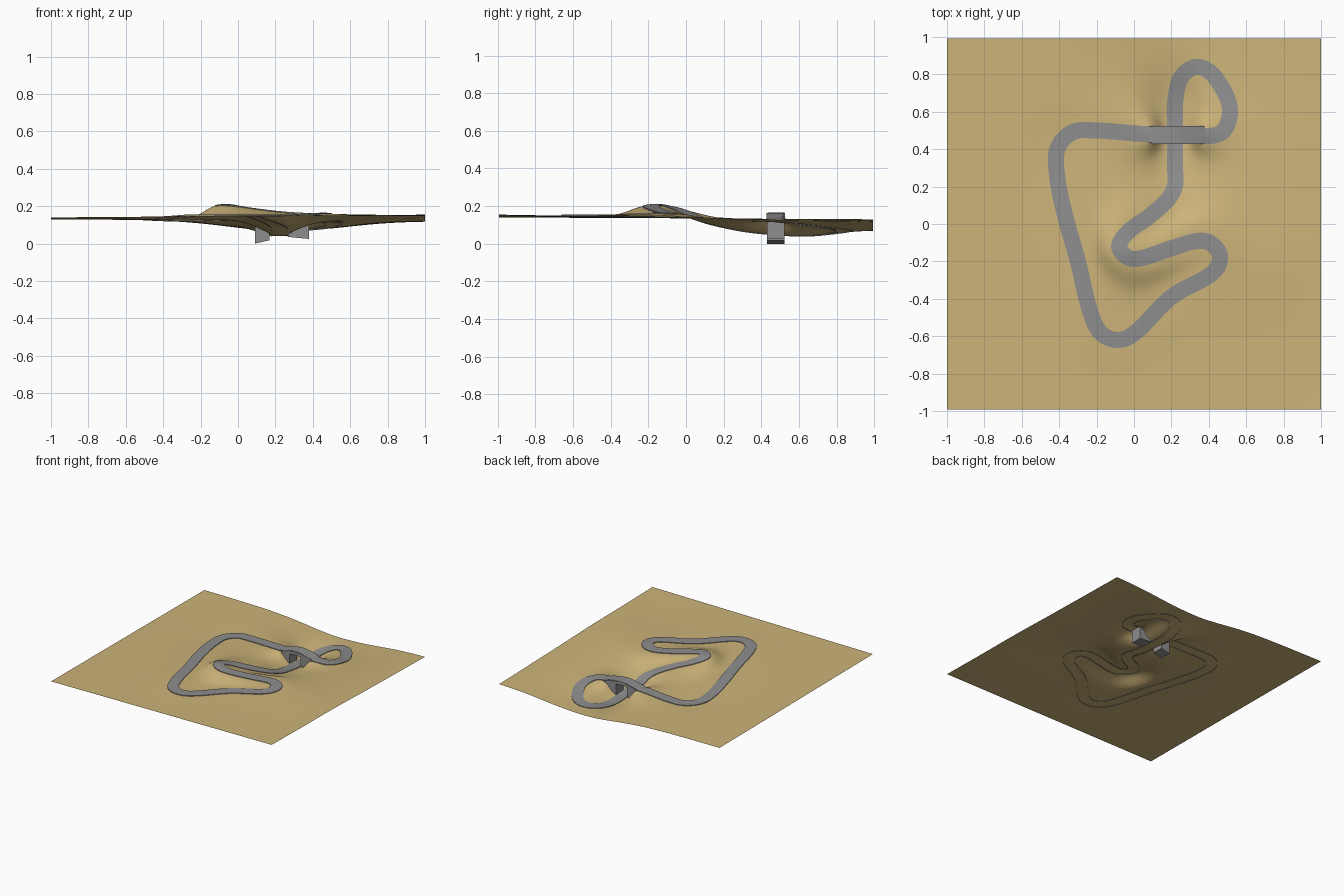
import bpy, math
from mathutils import Vector

cube = bpy.data.objects.get("Cube")
if cube:
    bpy.data.objects.remove(cube, do_unlink=True)


def make_material(name, colour):
    mat = bpy.data.materials.new(name)
    mat.use_nodes = True
    rgba = (*colour, 1)
    mat.diffuse_color = rgba
    bsdf = mat.node_tree.nodes["Principled BSDF"]
    bsdf.inputs["Base Color"].default_value = rgba
    bsdf.inputs["Roughness"].default_value = 0.9
    return mat


sand = make_material("sand", (0.6, 0.45, 0.19))
asphalt = make_material("grey asphalt", (0.27, 0.27, 0.27))


def make_object(name, verts, faces, material, smooth=True):
    mesh = bpy.data.meshes.new(name)
    mesh.from_pydata(verts, [], faces)
    mesh.materials.append(material)
    mesh.update()
    obj = bpy.data.objects.new(name, mesh)
    bpy.context.collection.objects.link(obj)
    if smooth:
        bpy.ops.object.select_all(action='DESELECT')
        obj.select_set(True)
        bpy.context.view_layer.objects.active = obj
        bpy.ops.object.shade_smooth_by_angle(angle=math.radians(50))
    return obj


# Centre line of the circuit: x, y, height in hundredths
path = [
    (22, 30, 6.5), (22, 48, 4.5), (22, 65, 4), (25, 78, 5.5), (33, 84, 7),
    (42, 80, 8), (50, 67, 9.5), (51, 57, 11), (47, 49, 12), (38, 47, 13.5),
    (22, 48, 16), (7, 48, 13.5), (-20, 50, 12.3), (-33, 49, 12.3),
    (-41, 40, 12.5), (-41, 25, 13), (-37, 5, 14), (-30, -20, 14.5),
    (-24, -45, 15), (-18, -58, 15), (-8, -62, 15), (2, -57, 15),
    (20, -39, 15), (41, -27, 15.5), (46, -18, 16), (42, -11, 16),
    (34, -9, 16), (20, -13, 17), (5, -18, 19), (-3, -18, 20.5),
    (-8, -12, 20.5), (-3, -4, 18), (8, 4, 14.5), (18, 13, 11), (22, 21, 8.5),
]
points = [Vector(p) / 100 for p in path]
STEPS = 8
HALF_WIDTH = 0.043


def spline(a, b, c, d, t):
    return 0.5 * (2 * b + (c - a) * t + (2 * a - 5 * b + 4 * c - d) * t * t
                  + (3 * b - a - 3 * c + d) * t ** 3)


count = len(points)
centre = []
for i in range(count):
    near = [points[(i + k) % count] for k in (-1, 0, 1, 2)]
    centre += [spline(*near, s / STEPS) for s in range(STEPS)]

total = len(centre)
tangents = [(centre[(i + 1) % total] - centre[i - 1]) for i in range(total)]


def on_bridge(p, t):
    return 0.09 < p.x < 0.375 and 0.42 < p.y < 0.53 and abs(t.x) > abs(t.y)


bridge = [on_bridge(p, t) for p, t in zip(centre, tangents)]
anchors = [(p.x, p.y, p.z, t.length / 2)
           for p, t, b in zip(centre, tangents, bridge) if not b]


def bump(x, y, cx, cy, size):
    return math.exp(-((x - cx) ** 2 + (y - cy) ** 2) / size ** 2)


def background(x, y):
    front = 0.1475 + 0.0075 * x
    back = 0.125 - 0.005 * x
    mix = (y + 1) / 2
    return (front + (back - front) * mix - 0.055 * bump(x, y, 0.25, 1, 0.42)
            + 0.015 * bump(x, y, 0.65, -0.2, 0.3))


# Ground height settles onto the road nearby and onto a gentle slope far away
def ground(x, y):
    weight = 200.0
    height = weight * background(x, y)
    for ax, ay, az, length in anchors:
        d = (x - ax) ** 2 + (y - ay) ** 2 + 0.0003
        w = length / (d * d)
        weight += w
        height += w * az
    return height / weight


# Terrain sheet
N = 116
coords = [-1 + 2 * i / N for i in range(N + 1)]
verts = [(x, y * 0.993, ground(x, y * 0.993)) for y in coords for x in coords]
row = N + 1
faces = [(j * row + i, j * row + i + 1, (j + 1) * row + i + 1, (j + 1) * row + i)
         for j in range(N) for i in range(N)]
make_object("terrain", verts, faces, sand)

# Road ribbon with short edge skirts
across = (-1, -1, -0.5, 0, 0.5, 1, 1)
lift = (-0.004, 0.005, 0.005, 0.005, 0.005, 0.005, -0.004)
width = len(across)
verts = []
for p, t, raised in zip(centre, tangents, bridge):
    side = Vector((t.y, -t.x, 0)).normalized() * HALF_WIDTH
    for a, up in zip(across, lift):
        q = p + side * a
        z = p.z if raised else ground(q.x, q.y)
        verts.append((q.x, q.y, z + up))
faces = []
for i in range(total):
    n = (i + 1) % total
    for k in range(width - 1):
        faces.append((i * width + k, n * width + k,
                      n * width + k + 1, i * width + k + 1))
road = make_object("road", verts, faces, asphalt)
road.data.flip_normals()


# Solid made from an x-z profile running across the bridge
def extrude_profile(name, profile, y0, y1):
    n = len(profile)
    verts = [(x, y, z) for y in (y0, y1) for x, z in profile]
    faces = [tuple(range(n)), tuple(reversed(range(n, 2 * n)))]
    faces += [(i, i + n, (i + 1) % n + n, (i + 1) % n) for i in range(n)]
    return make_object(name, verts, faces, asphalt, smooth=False)


# Bridge deck, arched above and below
deck = sorted((p.x, p.z) for p, b in zip(centre, bridge) if b)
top = [(x, z + 0.003) for x, z in deck]
bottom = [(x, z - 0.022) for x, z in deck]
extrude_profile("bridge_deck", bottom + top[::-1], 0.428, 0.525)

# Abutments reaching down into the ground
extrude_profile("left_side_support".replace("left", "west"),
                [(0.09, 0), (0.168, 0.018), (0.168, 0.15), (0.09, 0.132)],
                0.43, 0.523)
extrude_profile("east_side_support",
                [(0.267, 0.036), (0.38, 0.025), (0.38, 0.132), (0.267, 0.15)],
                0.43, 0.523)
